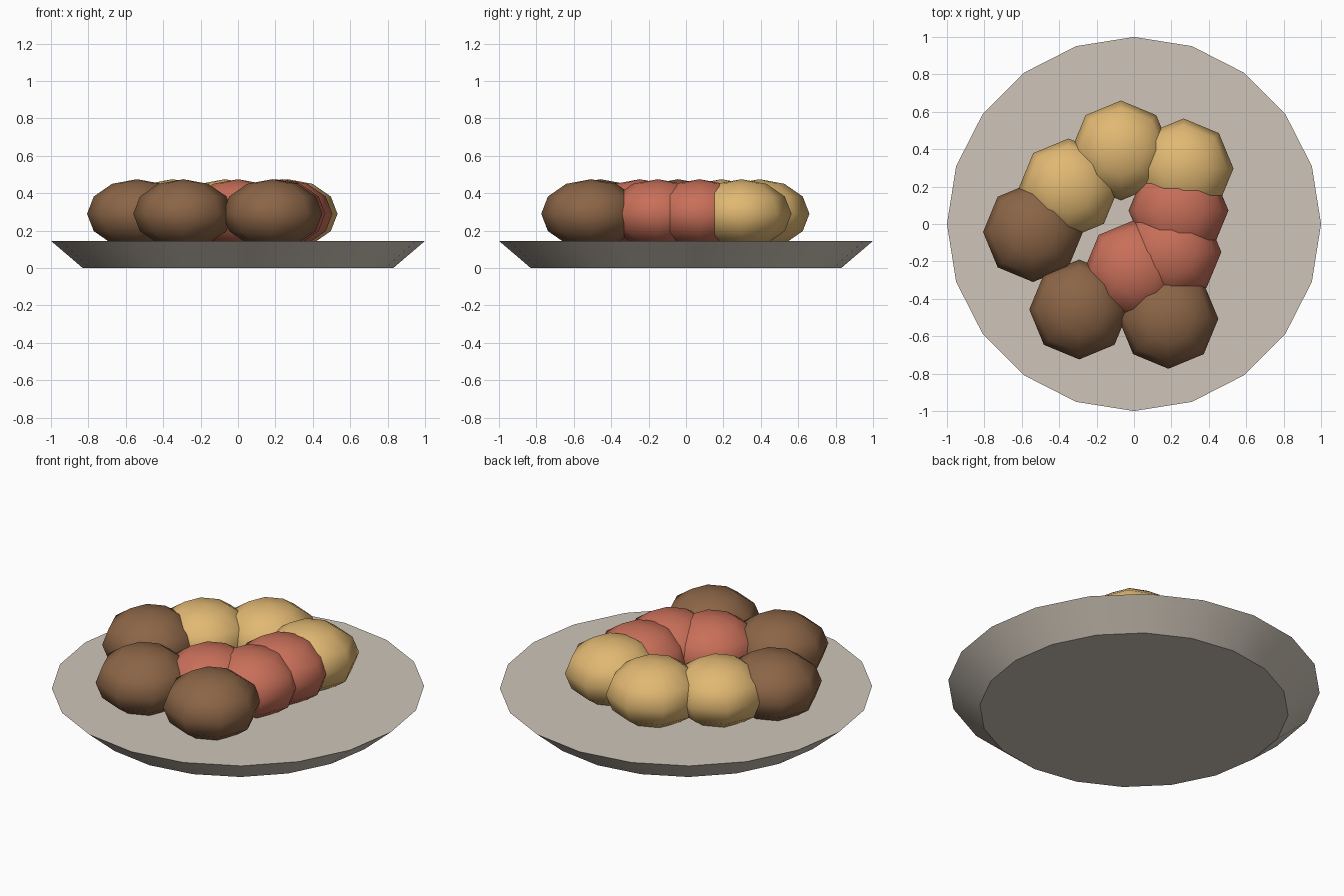
import bpy
import math

if "Cube" in bpy.data.objects:
    bpy.data.objects.remove(bpy.data.objects["Cube"])


def material(name, rgb):
    m = bpy.data.materials.new(name)
    m.diffuse_color = (*rgb, 1.0)
    m.use_nodes = True
    m.node_tree.nodes["Principled BSDF"].inputs["Base Color"].default_value = m.diffuse_color
    return m


# Plate: 20-sided dish flaring out to a flat top
bpy.ops.mesh.primitive_cone_add(vertices=20, radius1=0.83, radius2=1.0,
                                depth=0.145, location=(0, 0, 0.0725))
plate = bpy.context.object
plate.name = "plate"
plate.data.materials.append(material("plate_cream", (0.62, 0.56, 0.48)))
bpy.ops.object.shade_smooth_by_angle(angle=math.radians(30))

# Food: flattened low-poly balls in three flavours
RADIUS, HALF_HEIGHT, CENTRE_Z = 0.267, 0.185, 0.29
FOOD = {
    "brown_ball": ((0.26, 0.13, 0.062),
                   [(-0.54, -0.043), (-0.293, -0.457), (0.184, -0.507)]),
    "yellow_ball": ((0.75, 0.48, 0.17),
                    [(-0.35, 0.19), (-0.07, 0.393), (0.265, 0.297)]),
    "red_ball": ((0.58, 0.16, 0.10),
                 [(0.0, -0.247), (0.2, -0.15), (0.238, 0.072)]),
}
for name, (rgb, spots) in FOOD.items():
    mat = material(name + "_colour", rgb)
    for i, (x, y) in enumerate(spots, 1):
        bpy.ops.mesh.primitive_uv_sphere_add(
            segments=8, ring_count=6, radius=1, location=(x, y, CENTRE_Z),
            scale=(RADIUS, RADIUS, HALF_HEIGHT))
        ball = bpy.context.object
        ball.name = f"{name}_{i}"
        ball.data.materials.append(mat)
        bpy.ops.object.shade_smooth()
